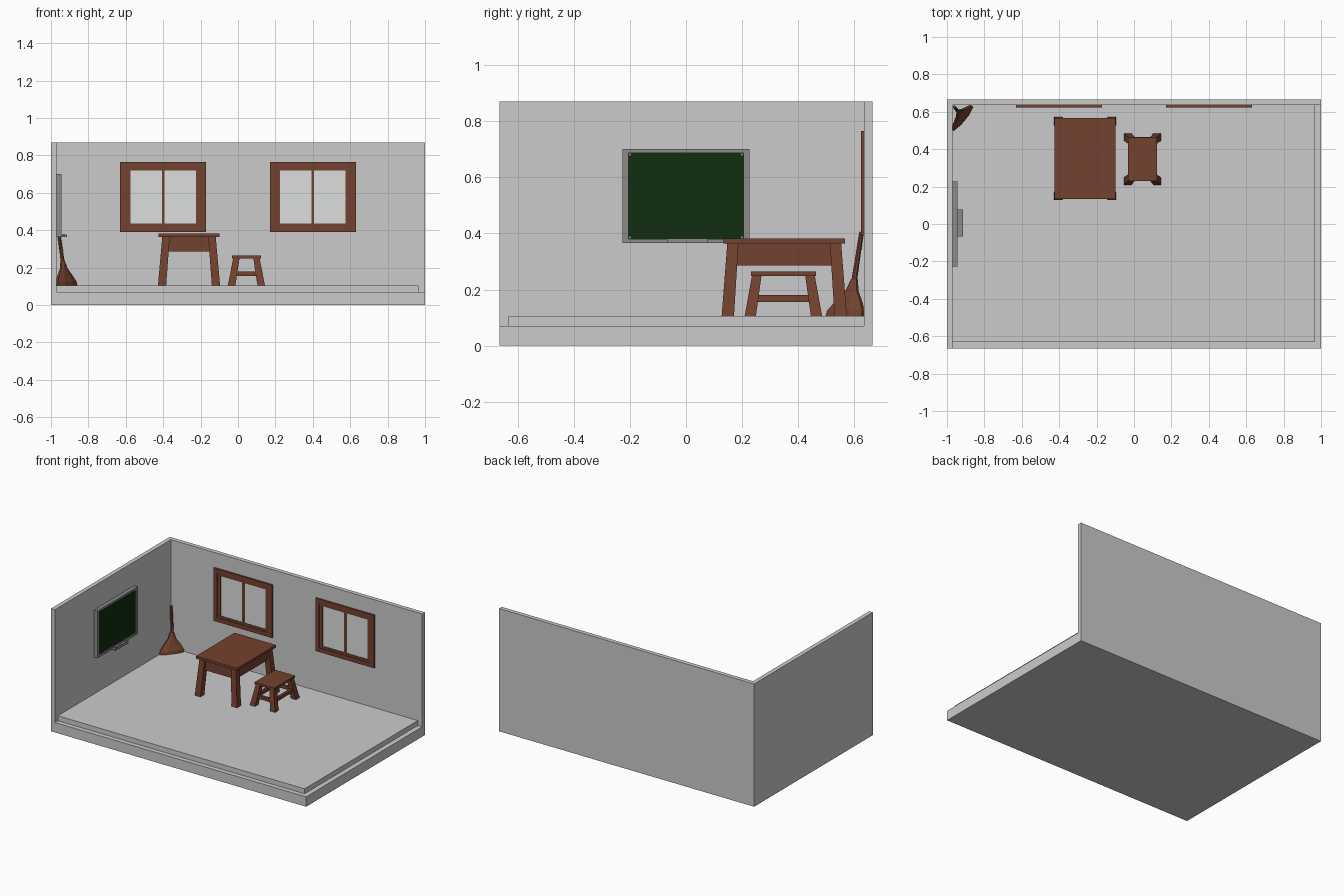
import bpy, math

if "Cube" in bpy.data.objects:
    bpy.data.objects.remove(bpy.data.objects["Cube"])

def mat(name, r, g, b):
    m = bpy.data.materials.new(name)
    m.diffuse_color = (r, g, b, 1)
    m.use_nodes = True
    m.node_tree.nodes["Principled BSDF"].inputs["Base Color"].default_value = m.diffuse_color
    return m

PLASTER = mat("plaster grey", 0.60, 0.60, 0.60)
WOOD = mat("brown wood", 0.175, 0.054, 0.029)
BOARD = mat("board green", 0.0045, 0.026, 0.0045)
METAL = mat("frame grey", 0.26, 0.26, 0.26)
GLASS = mat("pale glass", 0.72, 0.74, 0.74)

def loft(name, rings, material):
    """Closed solid through rings that share a point count."""
    n = len(rings[0])
    verts = [p for r in rings for p in r]
    faces = [tuple(reversed(range(n))), tuple(range(len(verts) - n, len(verts)))]
    for k in range(len(rings) - 1):
        for i in range(n):
            j = (i + 1) % n
            faces.append((k * n + i, k * n + j, (k + 1) * n + j, (k + 1) * n + i))
    me = bpy.data.meshes.new(name)
    me.from_pydata(verts, [], faces)
    me.materials.append(material)
    ob = bpy.data.objects.new(name, me)
    bpy.context.collection.objects.link(ob)
    return ob

def rect(x0, x1, y0, y1, z):
    return [(x0, y0, z), (x1, y0, z), (x1, y1, z), (x0, y1, z)]

def box(name, x0, x1, y0, y1, z0, z1, material):
    return loft(name, [rect(x0, x1, y0, y1, z0), rect(x0, x1, y0, y1, z1)], material)

def splayed_legs(name, cx, cy, foot, top, wf, wt, z0, z1):
    """Four legs; foot and top are outer half sizes, wf and wt the widths."""
    for sx in (-1, 1):
        for sy in (-1, 1):
            rings = []
            for (hx, hy), w, z in ((foot, wf, z0), (top, wt, z1)):
                xs = sorted((cx + sx * hx, cx + sx * (hx - w)))
                ys = sorted((cy + sy * hy, cy + sy * (hy - w)))
                rings.append(rect(*xs, *ys, z))
            loft(name, rings, WOOD)

def rails(name, cx, cy, hx, hy, t, z0, z1):
    """Four rails forming a rectangle, hx and hy are outer half sizes."""
    for s in (-1, 1):
        y = sorted((cy + s * hy, cy + s * (hy - t)))
        box(name + "_long_side", cx - hx, cx + hx, *y, z0, z1, WOOD)
        x = sorted((cx + s * hx, cx + s * (hx - t)))
        box(name + "_short_side", *x, cy - hy + t, cy + hy - t, z0, z1, WOOD)

# Room shell
box("base", -1, 1, -0.665, 0.665, 0, 0.07, PLASTER)
box("floor", -0.97, 0.965, -0.632, 0.635, 0.07, 0.105, PLASTER)
box("left_wall", -1, -0.97, -0.665, 0.665, 0.07, 0.87, PLASTER)
box("back_wall", -0.97, 1, 0.635, 0.665, 0.07, 0.87, PLASTER)

# Windows: outer moulding, inner frame, mullion and glass
def frame_xz(name, x0, x1, z0, z1, w, y0, y1):
    box(name + "_bottom", x0, x1, y0, y1, z0, z0 + w, WOOD)
    box(name + "_top", x0, x1, y0, y1, z1 - w, z1, WOOD)
    box(name + "_left", x0, x0 + w, y0, y1, z0 + w, z1 - w, WOOD)
    box(name + "_right", x1 - w, x1, y0, y1, z0 + w, z1 - w, WOOD)

for cx in (-0.4, 0.4):
    frame_xz("window_outer_frame", cx - 0.23, cx + 0.23, 0.39, 0.765, 0.03, 0.624, 0.64)
    frame_xz("window_inner_frame", cx - 0.20, cx + 0.20, 0.42, 0.735, 0.016, 0.628, 0.64)
    for s in (-1, 1):
        x = sorted((cx + s * 0.184, cx + s * 0.176))
        box("window_sash_side", *x, 0.629, 0.64, 0.436, 0.719, WOOD)
    box("window_mullion", cx - 0.007, cx + 0.007, 0.628, 0.64, 0.436, 0.719, WOOD)
    box("window_glass", cx - 0.176, cx + 0.176, 0.632, 0.64, 0.436, 0.719, GLASS)

# Blackboard with frame, corner studs and tray
box("board_back", -0.97, -0.955, -0.21, 0.21, 0.375, 0.692, METAL)
box("board_surface", -0.955, -0.949, -0.206, 0.206, 0.38, 0.688, BOARD)
for s in (-1, 1):
    y = sorted((s * 0.226, s * 0.205))
    box("board_frame_side", -0.97, -0.943, *y, 0.365, 0.70, METAL)
for z in (0.365, 0.686):
    box("board_frame_rail", -0.97, -0.943, -0.205, 0.205, z, z + 0.015, METAL)
for y in (-0.2, 0.2):
    for z in (0.385, 0.681):
        box("board_stud", -0.949, -0.947, y - 0.004, y + 0.004, z - 0.004, z + 0.004, METAL)
box("tray", -0.943, -0.913, -0.068, 0.078, 0.365, 0.371, METAL)
box("tray_lip", -0.918, -0.913, -0.068, 0.078, 0.371, 0.381, METAL)
box("eraser", -0.938, -0.924, -0.045, 0.01, 0.371, 0.379, METAL)

# Table
TX, TY = -0.262, 0.35
box("table_top", TX - 0.162, TX + 0.162, TY - 0.217, TY + 0.217, 0.364, 0.382, WOOD)
splayed_legs("table_leg", TX, TY, (0.166, 0.223), (0.143, 0.203), 0.044, 0.04, 0.105, 0.364)
rails("table_apron", TX, TY, 0.132, 0.19, 0.02, 0.286, 0.364)

# Stool
SX, SY = 0.045, 0.347
box("stool_seat", SX - 0.078, SX + 0.078, SY - 0.116, SY + 0.116, 0.249, 0.264, WOOD)
splayed_legs("stool_leg", SX, SY, (0.099, 0.138), (0.071, 0.112), 0.04, 0.034, 0.105, 0.249)
rails("stool_stretcher", SX, SY, 0.078, 0.118, 0.018, 0.156, 0.18)

# Broom leaning into the corner: centre x, y, height, half width, half thickness
def broom_ring(cx, cy, z, hw, ht):
    pts = []
    for i in range(8):
        a = math.tau * (i + 0.5) / 8
        u, v = hw * math.cos(a) / 0.924, ht * math.sin(a) / 0.924
        pts.append((cx + 0.63 * u - 0.777 * v, cy + 0.777 * u + 0.63 * v, z))
    return pts

loft("broom_bristles", [broom_ring(*r) for r in (
    (-0.918, 0.567, 0.106, 0.082, 0.018),
    (-0.919, 0.570, 0.125, 0.079, 0.018),
    (-0.925, 0.580, 0.155, 0.058, 0.016),
    (-0.932, 0.591, 0.195, 0.026, 0.013),
    (-0.938, 0.600, 0.235, 0.013, 0.011))], WOOD)
loft("broom_handle", [broom_ring(*r) for r in (
    (-0.937, 0.599, 0.23, 0.010, 0.010),
    (-0.961, 0.626, 0.405, 0.007, 0.007))], WOOD)
